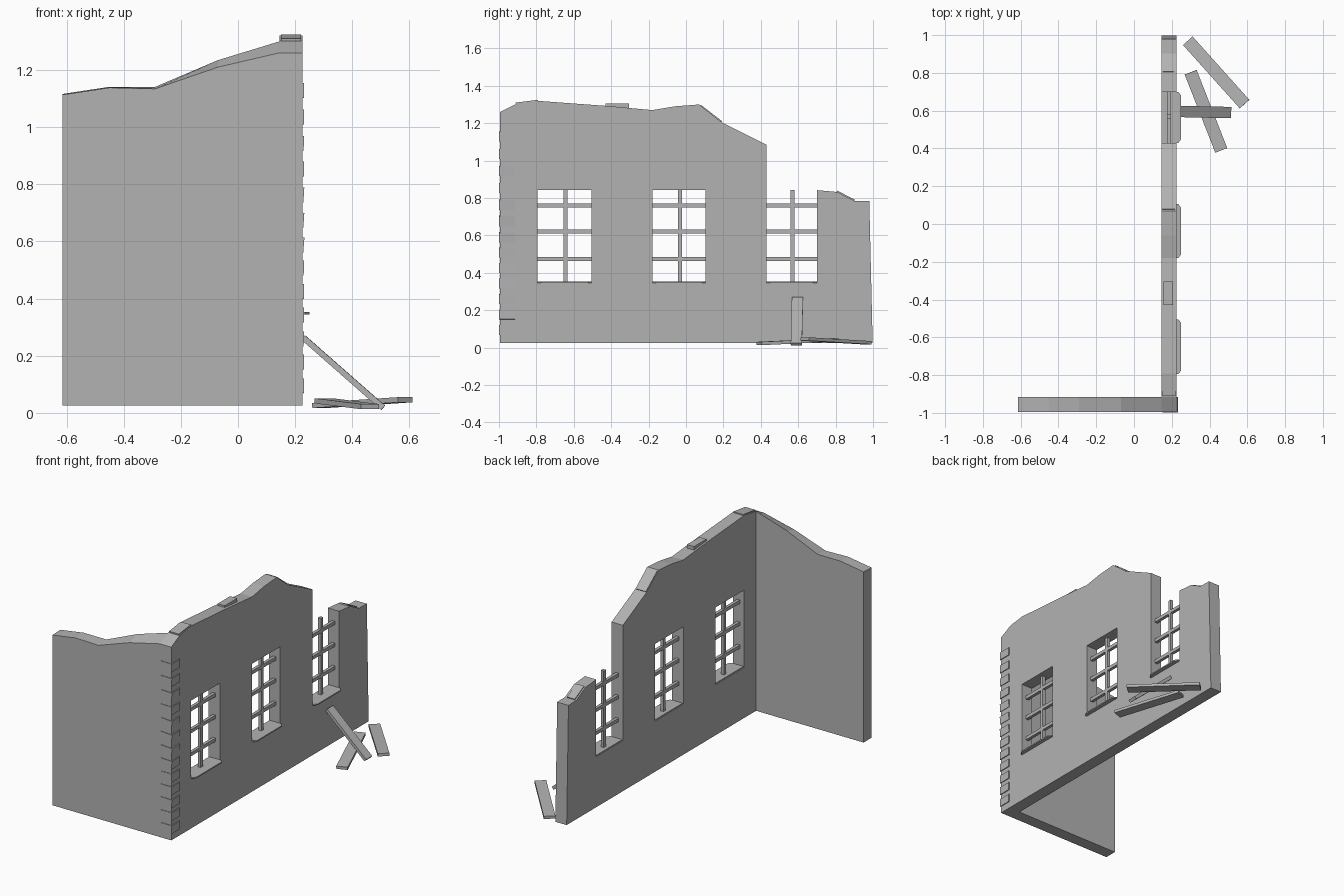
import bpy, bmesh, math, random
from mathutils import Vector, Matrix

cube = bpy.data.objects.get("Cube")
if cube:
    bpy.data.objects.remove(cube)
random.seed(4)

GREY = (0.45, 0.45, 0.45, 1)
stone = bpy.data.materials.new("plain grey")
stone.use_nodes = True
stone.diffuse_color = GREY
stone.node_tree.nodes["Principled BSDF"].inputs["Base Color"].default_value = GREY


def finish(bm, name):
    bmesh.ops.recalc_face_normals(bm, faces=bm.faces)
    mesh = bpy.data.meshes.new(name)
    bm.to_mesh(mesh)
    bm.free()
    mesh.materials.append(stone)
    obj = bpy.data.objects.new(name, mesh)
    bpy.context.collection.objects.link(obj)
    return obj


def prism(name, loops, place, depth, lift=None):
    """Fill an outline with holes, extrude it, optionally raise its far rim."""
    bm = bmesh.new()
    for loop in loops:
        vs = [bm.verts.new(place(*p)) for p in loop]
        for a, b in zip(vs, vs[1:] + vs[:1]):
            bm.edges.new((a, b))
    bmesh.ops.triangle_fill(bm, edges=bm.edges[:], use_beauty=True)
    far = bmesh.ops.extrude_face_region(bm, geom=bm.faces[:])["geom"]
    for v in far:
        if isinstance(v, bmesh.types.BMVert):
            v.co += Vector(depth)
            if lift:
                v.co.z += lift(v.co)
    bmesh.ops.dissolve_limit(bm, angle_limit=0.001, verts=bm.verts[:], edges=bm.edges[:])
    return finish(bm, name)


def box(name, centre, size, rot=None):
    bm = bmesh.new()
    m = Matrix.Translation(centre) @ (rot or Matrix()) @ Matrix.Diagonal((*size, 1))
    bmesh.ops.create_cube(bm, size=1, matrix=m)
    return finish(bm, name)


def beam(name, start, end, width, thick):
    """Box whose long axis runs from start to end, kept level across."""
    a, b = Vector(start), Vector(end)
    x = (b - a).normalized()
    y = Vector((0, 0, 1)).cross(x).normalized()
    rot = Matrix((x, y, x.cross(y))).transposed().to_4x4()
    return box(name, (a + b) / 2, ((b - a).length, width, thick), rot)


INNER, OUTER, BASE = 0.145, 0.225, 0.025
SILL, HEAD = 0.348, 0.842
WINDOWS = [(-0.795, -0.505), (-0.18, 0.105), (0.43, 0.70)]

# Long side wall with two windows and one broken-open window
outline = [(-0.915, BASE), (-0.915, 1.3), (-0.8, 1.32), (-0.42, 1.292), (-0.18, 1.27),
           (-0.06, 1.29), (0.07, 1.3), (0.19, 1.205), (0.43, 1.085), (0.43, SILL),
           (0.70, SILL), (0.70, 0.842), (0.81, 0.832), (0.9, 0.785), (0.98, 0.783), (0.998, BASE)]
holes = [[(a, SILL), (b, SILL), (b, HEAD), (a, HEAD)] for a, b in WINDOWS[:2]]
prism("side_wall", [outline] + holes, lambda y, z: (INNER, y, z), (OUTER - INNER, 0, 0))

# Short front wall, its broken top sloping up towards the back
outline = [(-0.615, BASE), (-0.615, 1.113), (-0.45, 1.138), (-0.29, 1.134), (-0.07, 1.21),
           (INNER, 1.26), (OUTER, 1.26), (OUTER, BASE)]
prism("front_wall", [outline], lambda x, z: (x, -0.995, z), (0, 0.08, 0),
      lambda c: 0 if c.z < 1 else max(0.003, min(0.04, 0.03 + 0.08 * c.x)))

# Window bars and sills
for i, (a, b) in enumerate(WINDOWS, 1):
    mid = (a + b) / 2
    box(f"window_post_{i}", (0.185, mid + 0.005, (SILL + HEAD) / 2), (0.02, 0.022, HEAD - SILL))
    for z in (0.473, 0.62, 0.76):
        box(f"window_bar_{i}", (0.185, mid, z), (0.02, b - a, 0.022))
    r = 0.02
    rim = [(INNER + 0.005, a), (OUTER + 0.01, a), (OUTER + 0.025, a + r),
           (OUTER + 0.025, b - r), (OUTER + 0.01, b), (INNER + 0.005, b)]
    prism(f"window_sill_{i}", [rim], lambda x, y: (x, y, 0.345), (0, 0, 0.008))

# Corner stones, each slightly askew
for i in range(13):
    z = 0.095 + 0.0825 * i + 0.0006 * i * max(0, i - 6)
    tilt = Matrix.Rotation(math.radians(random.uniform(-1, 5)), 4, 'Y')
    box(f"corner_stone_{i + 1}", (0.192, -0.957, z), (0.077, 0.083, 0.052), tilt)

# Loose stones on the broken wall top
beam("top_stone_front", (0.185, -0.91, 1.302), (0.185, -0.79, 1.317), 0.07, 0.016)
beam("top_stone_middle", (0.182, -0.43, 1.291), (0.182, -0.305, 1.291), 0.05, 0.026)
beam("top_stone_slope", (0.182, 0.075, 1.293), (0.182, 0.19, 1.204), 0.068, 0.014)
beam("top_stone_back", (0.182, 0.805, 0.833), (0.182, 0.9, 0.785), 0.055, 0.014)

# Fallen planks
beam("plank_far", (0.285, 0.97, 0.026), (0.585, 0.635, 0.046), 0.068, 0.018)
beam("plank_near", (0.3, 0.803, 0.042), (0.462, 0.39, 0.022), 0.068, 0.018)
beam("plank_leaning", (0.228, 0.596, 0.264), (0.508, 0.59, 0.018), 0.06, 0.02)
